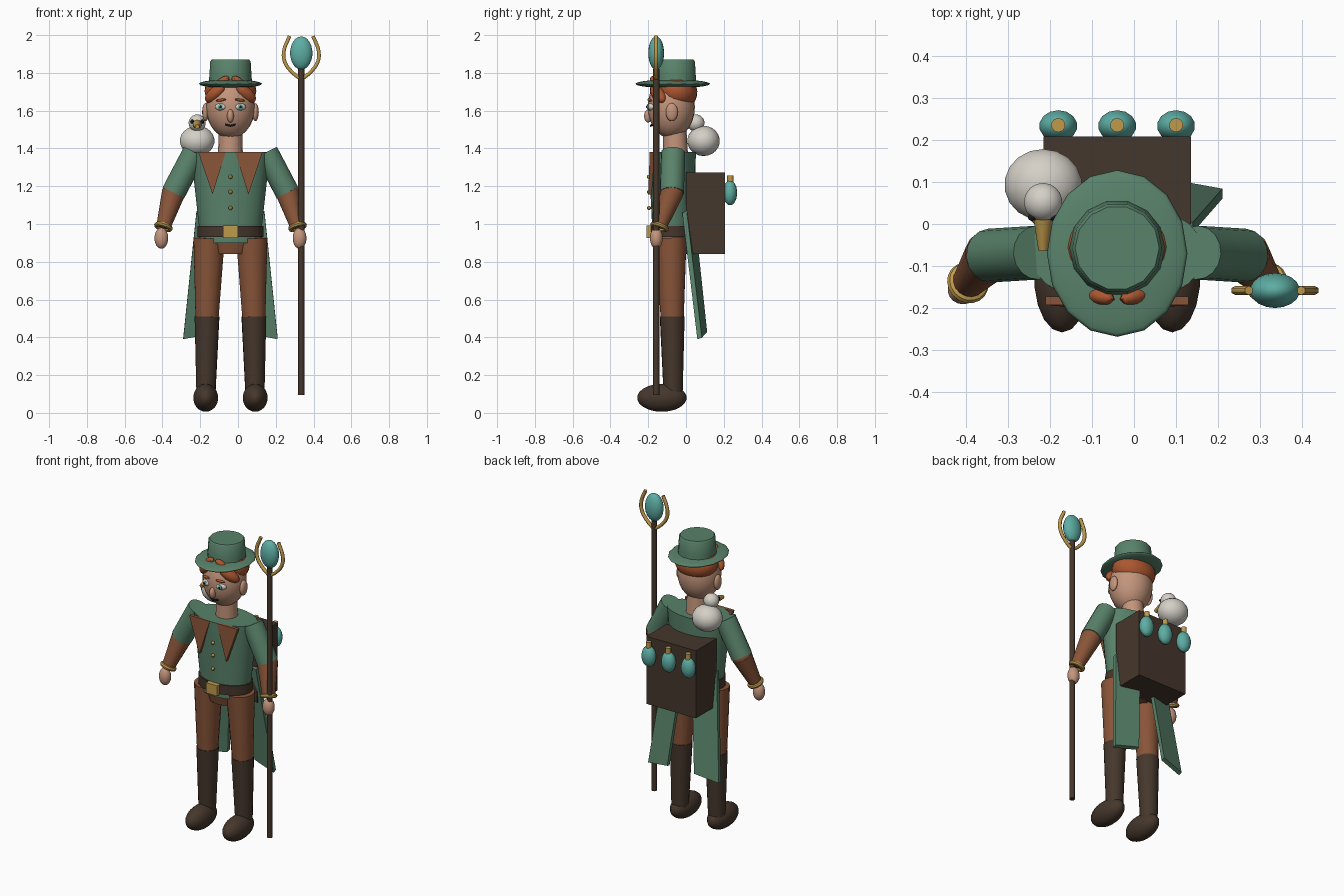
import bpy, bmesh
from math import radians, cos, sin, pi
from mathutils import Vector

if "Cube" in bpy.data.objects:
    bpy.data.objects.remove(bpy.data.objects["Cube"])

CX = -0.04  # body centre line


def material(name, rgb):
    m = bpy.data.materials.new(name)
    m.use_nodes = True
    m.diffuse_color = (*rgb, 1)
    m.node_tree.nodes["Principled BSDF"].inputs["Base Color"].default_value = (*rgb, 1)
    return m


GREEN = material("coat green", (0.10, 0.225, 0.145))
TAN = material("tan leather", (0.25, 0.09, 0.04))
DARK = material("dark leather", (0.06, 0.038, 0.025))
HAIR = material("ginger hair", (0.42, 0.095, 0.03))
SKIN = material("skin", (0.55, 0.30, 0.20))
GOLD = material("gold", (0.52, 0.32, 0.07))
TEAL = material("teal glass", (0.11, 0.42, 0.37))
WHITE = material("white feathers", (0.66, 0.63, 0.57))
BLACK = material("black", (0.012, 0.01, 0.01))


def finish(ob, name, mat):
    ob.name = name
    ob.data.materials.append(mat)
    bpy.ops.object.select_all(action='DESELECT')
    ob.select_set(True)
    bpy.context.view_layer.objects.active = ob
    bpy.ops.object.shade_smooth_by_angle(angle=radians(40))
    return ob


def ball(name, mat, loc, size, rot=(0, 0, 0), seg=18):
    bpy.ops.mesh.primitive_uv_sphere_add(segments=seg, ring_count=seg // 2 + 2, location=loc,
                                         rotation=[radians(a) for a in rot])
    ob = bpy.context.object
    ob.scale = size
    return finish(ob, name, mat)


def tube(name, mat, a, b, ra, rb, seg=16):
    a, b = Vector(a), Vector(b)
    bpy.ops.mesh.primitive_cone_add(vertices=seg, radius1=ra, radius2=rb, depth=(b - a).length,
                                    location=(a + b) / 2)
    ob = bpy.context.object
    ob.rotation_euler = (b - a).to_track_quat('Z', 'Y').to_euler()
    return finish(ob, name, mat)


def box(name, mat, loc, size):
    bpy.ops.mesh.primitive_cube_add(size=1, location=loc)
    ob = bpy.context.object
    ob.scale = size
    return finish(ob, name, mat)


def from_bmesh(name, mat, bm):
    bmesh.ops.recalc_face_normals(bm, faces=bm.faces)
    me = bpy.data.meshes.new(name)
    bm.to_mesh(me)
    bm.free()
    ob = bpy.data.objects.new(name, me)
    bpy.context.collection.objects.link(ob)
    return finish(ob, name, mat)


def loft(name, mat, centre, rings, seg=20):
    """Stack of ellipses given as (z, x radius, y radius)."""
    bm = bmesh.new()
    loops = [[bm.verts.new((centre[0] + rx * cos(2 * pi * i / seg),
                            centre[1] + ry * sin(2 * pi * i / seg), z)) for i in range(seg)]
             for z, rx, ry in rings]
    for lo, hi in zip(loops, loops[1:]):
        for i in range(seg):
            j = (i + 1) % seg
            bm.faces.new((lo[i], lo[j], hi[j], hi[i]))
    bm.faces.new(loops[0])
    bm.faces.new(loops[-1])
    return from_bmesh(name, mat, bm)


def plate(name, mat, corners, offset):
    """Flat outline thickened along an offset vector."""
    bm = bmesh.new()
    front = [bm.verts.new(c) for c in corners]
    back = [bm.verts.new(Vector(c) + Vector(offset)) for c in corners]
    bm.faces.new(front)
    bm.faces.new(back)
    for i in range(len(front)):
        j = (i + 1) % len(front)
        bm.faces.new((front[i], front[j], back[j], back[i]))
    return from_bmesh(name, mat, bm)


def wire(name, mat, points, radius):
    cu = bpy.data.curves.new(name, 'CURVE')
    cu.dimensions = '3D'
    cu.bevel_depth, cu.bevel_resolution, cu.use_fill_caps = radius, 1, True
    sp = cu.splines.new('BEZIER')
    sp.bezier_points.add(len(points) - 1)
    for bp, p in zip(sp.bezier_points, points):
        bp.co = p
        bp.handle_left_type = bp.handle_right_type = 'AUTO'
    sp.resolution_u = 6
    ob = bpy.data.objects.new(name, cu)
    bpy.context.collection.objects.link(ob)
    cu.materials.append(mat)
    return ob


# Torso, belt, pelvis and neck
loft("torso", GREEN, (CX, -0.07), [(0.9, 0.16, 0.108), (1.0, 0.168, 0.11), (1.2, 0.19, 0.12),
                                   (1.38, 0.21, 0.122)])
loft("belt", DARK, (CX, -0.07), [(0.93, 0.174, 0.119), (0.99, 0.174, 0.119)])
loft("pelvis", TAN, (CX, -0.07), [(0.84, 0.1, 0.08), (0.92, 0.15, 0.1)])
box("belt_buckle", GOLD, (CX, -0.195, 0.958), (0.08, 0.03, 0.066))
tube("neck", SKIN, (CX, -0.055, 1.36), (CX, -0.06, 1.5), 0.066, 0.062)
for z in (1.25, 1.17, 1.085):
    ball("coat_button", GOLD, (CX, -0.196, z), (0.011, 0.011, 0.011), seg=8)

# Head
ball("head", SKIN, (CX, -0.078, 1.62), (0.13, 0.125, 0.167), seg=24)
ball("hair", HAIR, (CX, -0.05, 1.705), (0.137, 0.112, 0.1), (-25, 0, 0), 24)
ball("nose", SKIN, (CX, -0.2, 1.572), (0.018, 0.022, 0.035), seg=12)
wire("mouth", BLACK, [(CX - 0.026, -0.178, 1.526), (CX, -0.186, 1.52), (CX + 0.026, -0.178, 1.526)], 0.006)

# Hat
ball("hat_brim", GREEN, (CX, -0.07, 1.742), (0.167, 0.198, 0.023), seg=16)
loft("hat_crown", GREEN, (CX, -0.057), [(1.74, 0.115, 0.115), (1.78, 0.112, 0.112),
                                        (1.86, 0.107, 0.107), (1.87, 0.1, 0.1)], 14)

# Mirrored parts, side -1 is the right and +1 the left
for s, side in ((-1, "right_"), (1, "left_")):
    def at(x, y, z):
        return (CX + s * x, y, z)

    # Face and hair locks
    ball(side + "ear", SKIN, at(0.132, -0.075, 1.592), (0.018, 0.032, 0.048), seg=12)
    ball(side + "eye", WHITE, at(0.053, -0.186, 1.62), (0.031, 0.018, 0.019), (0, 0, s * 20), 12)
    ball(side + "iris", TEAL, at(0.053, -0.201, 1.62), (0.014, 0.007, 0.015), seg=10)
    ball(side + "pupil", BLACK, at(0.053, -0.207, 1.62), (0.006, 0.004, 0.007), seg=8)
    ball(side + "eyebrow", HAIR, at(0.05, -0.192, 1.656), (0.03, 0.01, 0.007), (0, s * 8, s * 18), 10)
    ball(side + "fringe", HAIR, at(0.082, -0.148, 1.69), (0.07, 0.035, 0.034), (0, s * 36, s * 32), 12)
    ball(side + "hair_tuft", HAIR, at(0.04, -0.172, 1.755), (0.04, 0.02, 0.022), (0, s * 35, s * 12), 8)

    # Lapels and coat tails
    plate(side + "lapel", TAN, [at(0.025, -0.192, 1.38), at(0.17, -0.192, 1.38), at(0.095, -0.2, 1.157)],
          (0, 0.02, 0))
    plate(side + "coat_tail", GREEN, [at(0.18, -0.02, 1.06), at(0.03, 0.02, 1.06),
                                      at(0.095, 0.088, 0.42), at(0.25, 0.06, 0.39)], (0, 0.024, 0.008))

    # Arms
    elbow, wrist = at(0.302, -0.075, 1.165), at(0.355, -0.14, 0.985)
    tube(side + "sleeve", GREEN, at(0.19, -0.068, 1.378), elbow, 0.064, 0.064)
    ball(side + "elbow", TAN, elbow, (0.06, 0.06, 0.06))
    tube(side + "forearm", TAN, elbow, wrist, 0.062, 0.038)
    bpy.ops.mesh.primitive_torus_add(major_radius=0.038, minor_radius=0.013, major_segments=18,
                                     minor_segments=8, location=wrist)
    ring = finish(bpy.context.object, side + "bangle", GOLD)
    ring.rotation_euler = (Vector(wrist) - Vector(elbow)).to_track_quat('Z', 'Y').to_euler()
    ball(side + "hand", SKIN, at(0.366, -0.157, 0.925), (0.037, 0.034, 0.056))

    # Legs
    knee = at(0.124, -0.073, 0.5)
    tube(side + "thigh", TAN, at(0.113, -0.08, 0.925), knee, 0.084, 0.062)
    tube(side + "boot", DARK, at(0.124, -0.073, 0.51), at(0.13, -0.068, 0.08), 0.066, 0.05)
    ball(side + "foot", DARK, at(0.131, -0.128, 0.08), (0.067, 0.131, 0.074))

    # Staff prongs
    sx, sy = 0.335, -0.158
    prong = [(0, 1.765), (0.05, 1.805), (0.088, 1.86), (0.092, 1.915), (0.062, 1.995)]
    wire(side + "staff_prong", GOLD, [(sx + s * x, sy, z) for x, z in prong], 0.011)

# Staff
tube("staff", DARK, (sx, sy, 0.095), (sx, sy, 1.82), 0.017, 0.017, 12)
ball("staff_gem", TEAL, (sx, sy, 1.905), (0.06, 0.042, 0.088))

# Backpack and its bottles
box("backpack", DARK, (CX, 0.104, 1.056), (0.35, 0.207, 0.432))
for dx in (-0.14, 0, 0.14):
    ball("bottle", TEAL, (CX + dx, 0.233, 1.165), (0.046, 0.038, 0.066), seg=14)
    tube("bottle_stopper", GOLD, (CX + dx, 0.235, 1.21), (CX + dx, 0.235, 1.258), 0.017, 0.017, 10)

# Bird on the right shoulder
bx = -0.216
ball("bird_body", WHITE, (bx, 0.093, 1.44), (0.093, 0.086, 0.08))
ball("bird_head", WHITE, (bx, 0.052, 1.535), (0.046, 0.046, 0.045))
tube("bird_beak", GOLD, (bx, 0.015, 1.528), (bx, -0.062, 1.515), 0.024, 0.012, 10)
for s in (-1, 1):
    ball("bird_eye", BLACK, (bx + s * 0.026, 0.016, 1.542), (0.011, 0.009, 0.011), seg=8)
